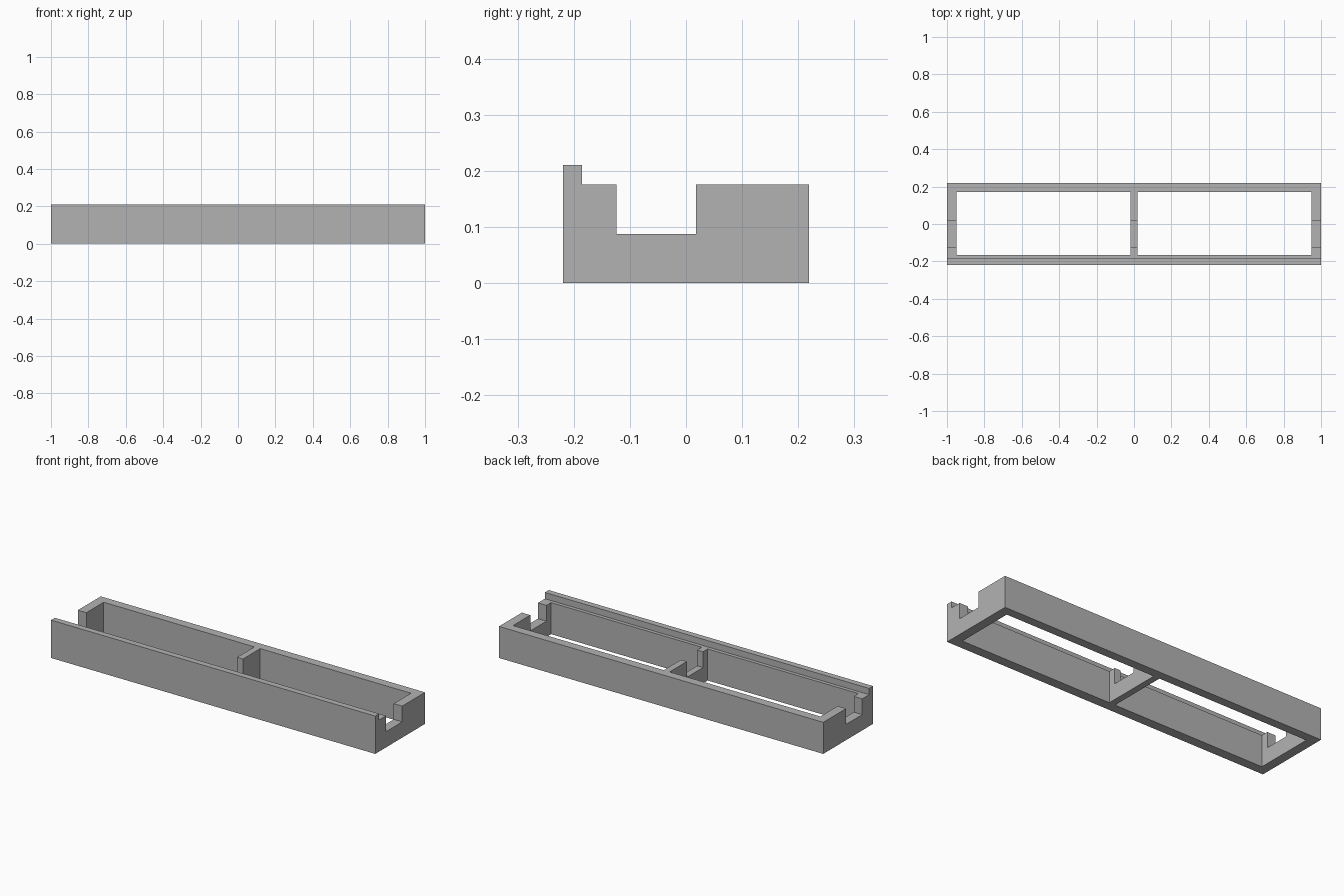
import bpy
import bmesh
from mathutils import Matrix, Vector

default_cube = bpy.data.objects.get("Cube")
if default_cube:
    bpy.data.objects.remove(default_cube, do_unlink=True)

# Single grey material
grey = bpy.data.materials.new("light grey")
grey.use_nodes = True
colour = (0.45, 0.45, 0.45, 1.0)
grey.diffuse_color = colour
grey.node_tree.nodes["Principled BSDF"].inputs["Base Color"].default_value = colour

HALF_LENGTH = 1.0
FRONT, BACK = -0.219, 0.219
LIP_BACK = -0.185
LIP_TOP, RIM, NOTCH_FLOOR = 0.211, 0.176, 0.088
NOTCH_FRONT, NOTCH_BACK = -0.124, 0.018
BAY_FRONT, BAY_BACK = -0.165, 0.170
BAY_INNER, BAY_OUTER = 0.018, 0.948


def make_object(name, bm):
    bmesh.ops.recalc_face_normals(bm, faces=bm.faces)
    mesh = bpy.data.meshes.new(name)
    bm.to_mesh(mesh)
    bm.free()
    mesh.materials.append(grey)
    obj = bpy.data.objects.new(name, mesh)
    bpy.context.collection.objects.link(obj)
    return obj


# Tray body: notched side profile with a raised front lip, swept along x
profile = [(FRONT, 0), (BACK, 0), (BACK, RIM), (NOTCH_BACK, RIM),
           (NOTCH_BACK, NOTCH_FLOOR), (NOTCH_FRONT, NOTCH_FLOOR),
           (NOTCH_FRONT, RIM), (LIP_BACK, RIM), (LIP_BACK, LIP_TOP),
           (FRONT, LIP_TOP)]
bm = bmesh.new()
end = bm.faces.new([bm.verts.new((-HALF_LENGTH, y, z)) for y, z in profile])
swept = bmesh.ops.extrude_face_region(bm, geom=[end], use_keep_orig=True)
bmesh.ops.translate(bm, vec=(2 * HALF_LENGTH, 0, 0),
                    verts=[v for v in swept["geom"] if isinstance(v, bmesh.types.BMVert)])
frame = make_object("tray_frame", bm)

# Two open bays, leaving end walls and a central divider
bm = bmesh.new()
for side in (-1, 1):
    centre = Vector((side * (BAY_INNER + BAY_OUTER) / 2, (BAY_FRONT + BAY_BACK) / 2, RIM / 2))
    size = Vector((BAY_OUTER - BAY_INNER, BAY_BACK - BAY_FRONT, 1))
    bmesh.ops.create_cube(bm, size=1, matrix=Matrix.LocRotScale(centre, None, size))
cutter = make_object("bay_cutter", bm)
cutter.hide_render = True

cut = frame.modifiers.new("open bays", 'BOOLEAN')
cut.operation = 'DIFFERENCE'
cut.solver = 'EXACT'
cut.object = cutter
bpy.context.view_layer.objects.active = frame
bpy.ops.object.modifier_apply(modifier=cut.name)
bpy.data.objects.remove(cutter, do_unlink=True)
